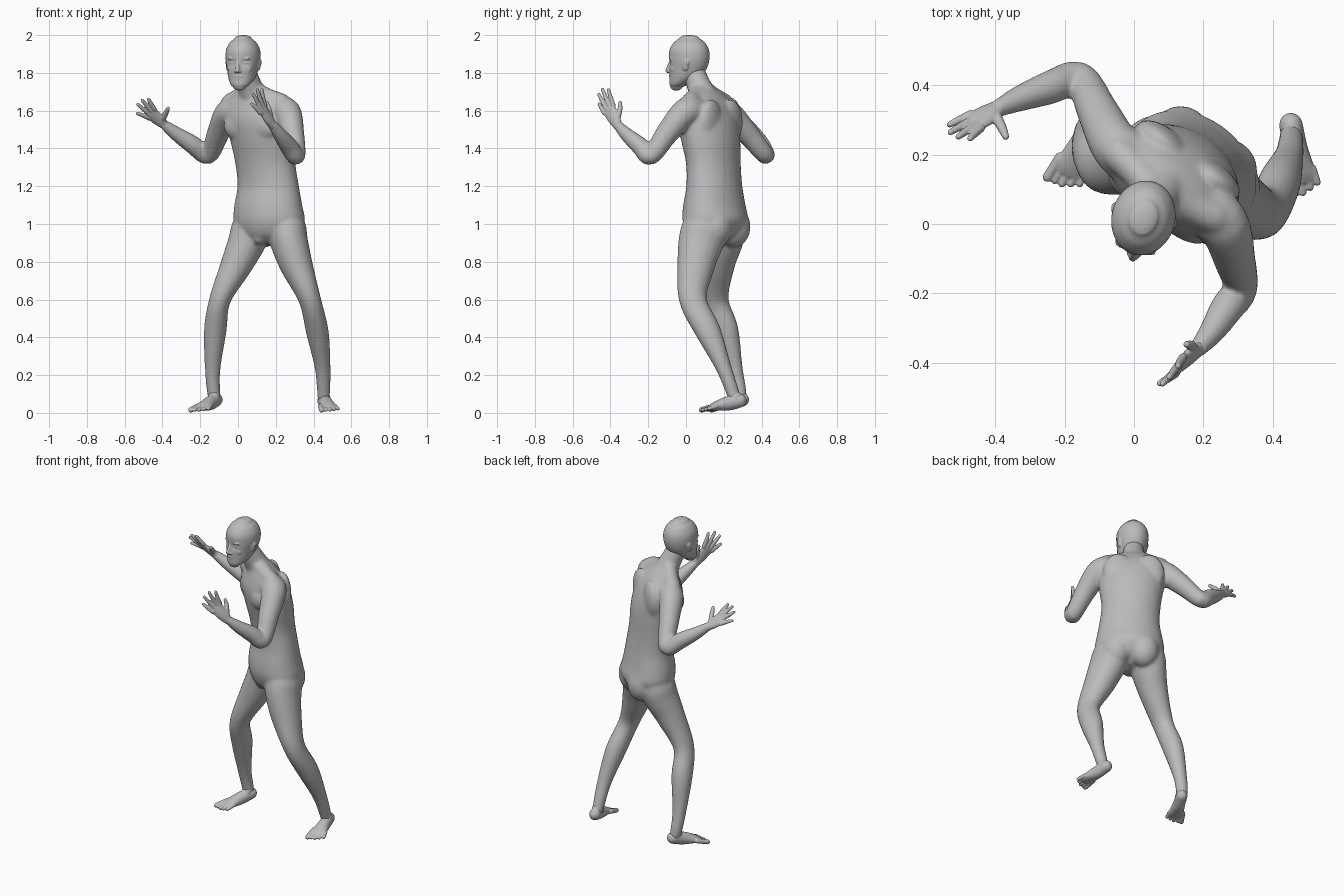
import bpy, bmesh, math
from mathutils import Vector, Matrix

cube = bpy.data.objects.get("Cube")
if cube:
    bpy.data.objects.remove(cube, do_unlink=True)

skin = bpy.data.materials.new("grey_skin")
skin.use_nodes = True
GREY = (0.5, 0.5, 0.5, 1)
skin.diffuse_color = GREY
skin.node_tree.nodes["Principled BSDF"].inputs["Base Color"].default_value = GREY

TORSO_YAW, HEAD_YAW = math.radians(-36), math.radians(-15)
Z = Vector((0, 0, 1))


def spline(pts, steps):
    """Smooth curve through points whose extra values are radii."""
    p = [Vector(q) for q in pts]
    p = [p[0] * 2 - p[1]] + p + [p[-1] * 2 - p[-2]]
    out = []
    for i in range(1, len(p) - 2):
        a, b, c, d = p[i - 1:i + 3]
        for k in range(steps):
            t = k / steps
            out.append((b * 2 + (c - a) * t + (a * 2 - b * 5 + c * 4 - d) * t * t
                        + (b * 3 - a - c * 3 + d) * t ** 3) * 0.5)
    return out + [p[-2]]


def loft(bm, pts, side=(1, 0, 0), flat=False, cap=None, sides=20, steps=5):
    """Skin elliptical rings (x, y, z, radius[, second radius]) with round ends."""
    pts = [q if len(q) == 5 else (*q, q[3]) for q in pts]
    curve = spline(pts, steps)
    pos = [Vector(q[:3]) for q in curve]
    side, rings = Vector(side), []
    last = len(pos) - 1
    for i, q in enumerate(curve):
        t = Z if flat else (pos[min(i + 1, last)] - pos[max(i - 1, 0)]).normalized()
        side = (side - t * side.dot(t)).normalized()
        rings.append((pos[i], t, side, q[3], q[4]))

    def end(ring, sign):
        c, t, s, a, b = ring
        h = cap if cap else min(a, b)
        return [(c + t * sign * h * math.sin(w), t, s, a * math.cos(w), b * math.cos(w))
                for w in (0.5, 1.0, 1.4)]
    rings = end(rings[0], -1)[::-1] + rings + end(rings[-1], 1)

    loops = []
    for c, t, s, a, b in rings:
        n = t.cross(s)
        loops.append([bm.verts.new(c + s * a * math.cos(w) + n * b * math.sin(w))
                      for w in (math.tau * k / sides for k in range(sides))])
    for lo, hi in zip(loops, loops[1:]):
        for k in range(sides):
            m = (k + 1) % sides
            bm.faces.new((lo[k], lo[m], hi[m], hi[k]))
    bm.faces.new(loops[0][::-1])
    bm.faces.new(loops[-1])


def local(center, yaw, side, forward, z):
    """Point offset sideways and forward from a turned centre."""
    return Vector((center[0], center[1], z)) + Matrix.Rotation(yaw, 3, 'Z') @ Vector((side, -forward, 0))


def ball(bm, center, size, yaw=0):
    m = Matrix.Translation(center) @ Matrix.Rotation(yaw, 4, 'Z') @ Matrix.Diagonal((*size, 1))
    bmesh.ops.create_icosphere(bm, subdivisions=3, radius=1, matrix=m)


def finish(bm, name, voxel, smooth, keep):
    """Fuse the overlapping volumes into one smooth skin."""
    bmesh.ops.recalc_face_normals(bm, faces=bm.faces)
    mesh = bpy.data.meshes.new(name)
    bm.to_mesh(mesh)
    bm.free()
    mesh.materials.append(skin)
    ob = bpy.data.objects.new(name, mesh)
    bpy.context.scene.collection.objects.link(ob)
    r = ob.modifiers.new("fuse", 'REMESH')
    r.mode, r.voxel_size, r.use_smooth_shade = 'VOXEL', voxel, True
    s = ob.modifiers.new("soften", 'SMOOTH')
    s.factor, s.iterations = 0.5, smooth
    ob.modifiers.new("simplify", 'DECIMATE').ratio = keep


# Torso, leaning and turned
body = bmesh.new()
across = Matrix.Rotation(TORSO_YAW, 3, 'Z') @ Vector((1, 0, 0))
loft(body, [(.15, .145, .91, .1, .085), (.16, .152, .95, .165, .13), (.165, .155, 1.02, .203, .156),
            (.16, .15, 1.1, .195, .147), (.16, .15, 1.2, .178, .13), (.145, .145, 1.32, .174, .127),
            (.13, .13, 1.45, .19, .137), (.11, .12, 1.55, .205, .132), (.1, .115, 1.62, .195, .108),
            (.09, .105, 1.68, .14, .078), (.075, .085, 1.72, .08, .06)],
     across, flat=True, cap=.02, sides=32)
for s in (-1, 1):
    ball(body, local((.12, .125), TORSO_YAW, s * .08, .086, 1.52), (.095, .045, .075), TORSO_YAW)
    ball(body, local((.165, .155), TORSO_YAW, s * .08, -.065, .985), (.09, .085, .11), TORSO_YAW)
    ball(body, local((.11, .12), TORSO_YAW, s * .09, -.08, 1.54), (.09, .043, .12), TORSO_YAW)
ball(body, local((.16, .15), TORSO_YAW, 0, .075, .93), (.04, .04, .04), TORSO_YAW)

# Neck and shoulder slopes
loft(body, [(.085, .1, 1.66, .075), (.06, .066, 1.74, .064), (.038, .043, 1.8, .06)])
loft(body, [(.075, .085, 1.72, .045), (.15, .05, 1.675, .047), (.23, .02, 1.64, .052)])
loft(body, [(.06, .09, 1.72, .045), (.01, .15, 1.675, .047), (-.04, .2, 1.64, .052)])

# Arms
loft(body, [(.02, .17, 1.59, .085), (-.052, .225, 1.585, .073), (-.105, .325, 1.48, .06),
            (-.158, .422, 1.363, .048), (-.24, .395, 1.42, .049), (-.33, .362, 1.48, .038),
            (-.395, .333, 1.53, .026)], (0, 0, 1))
loft(body, [(.2, .05, 1.59, .085), (.26, -.005, 1.59, .075), (.29, -.1, 1.48, .061),
            (.308, -.187, 1.36, .049), (.27, -.24, 1.41, .049), (.225, -.31, 1.47, .038),
            (.183, -.362, 1.525, .026)], (0, 0, 1))

# Legs, deeper than wide
loft(body, [(.085, .2, 1.04, .09, .1), (.068, .2, .97, .105, .115), (.045, .19, .9, .1, .11),
            (-.01, .17, .78, .084, .088), (-.095, .158, .6, .057, .068), (-.12, .212, .44, .06, .066),
            (-.134, .258, .24, .042), (-.131, .282, .13, .036), (-.125, .288, .085, .034)])
loft(body, [(.25, .115, 1.04, .09, .11), (.258, .1, .97, .105, .125), (.272, .078, .9, .1, .12),
            (.31, .053, .78, .087, .1), (.38, .036, .6, .059, .074), (.42, .118, .43, .06, .068),
            (.447, .195, .25, .043), (.453, .24, .13, .036), (.453, .255, .085, .034)])
finish(body, "body", .008, 14, .4)


# Feet with a row of toes
def foot(name, heel, ball_of_foot, toe, big):
    bm = bmesh.new()
    h, b, t = Vector(heel), Vector(ball_of_foot), Vector(toe)
    way = (t - b).normalized()
    side = way.cross(Z).normalized()
    ankle = h + way * .025 + Z * .03
    loft(bm, [(*h, .034, .036), (*h.lerp(b, .5), .036, .038), (*b, .045, .024),
              (*b.lerp(t, .4), .046, .016)], side)
    loft(bm, [(*ankle, .03), (*h.lerp(b, .35), .034), (*h.lerp(b, .8), .03, .02)], side)
    for i in range(5):
        k = (i - 2) * big
        start = b + side * k * .02
        tip = t + side * k * .023 + way * .006 * (k - abs(k))
        r = .015 if i == 4 and big > 0 or i == 0 and big < 0 else .0105
        loft(bm, [(*start, r), (*start.lerp(tip, .5), r), (*tip, r)], side, sides=12)
    finish(bm, name, .004, 4, .5)


foot("right_foot", (-.115, .3, .07), (-.178, .175, .035), (-.208, .115, .016), -1)
foot("left_foot", (.453, .287, .065), (.477, .155, .035), (.488, .09, .016), 1)


# Open hands: palm, four fingers and a thumb
def hand(name, wrist, little, index, tips, thumb):
    bm = bmesh.new()
    w, lo, hi, th = Vector(wrist), Vector(little), Vector(index), Vector(thumb)
    mid = (lo + hi) / 2
    side = hi - lo
    loft(bm, [(*w, .025, .022), (*w.lerp(mid, .5), .036, .019), (*mid, .039, .013)], side)
    for i, tip in enumerate(tips):
        root, tip = lo.lerp(hi, i / 3), Vector(tip)
        bend = root.lerp(tip, .5) + (mid - w) * .06
        loft(bm, [(*root, .0125), (*bend, .0115), (*tip, .009)], side, sides=12)
    root = w.lerp(hi, .25)
    loft(bm, [(*root, .017), (*(root.lerp(th, .55) + side * .12), .014), (*th, .01)],
         mid - w, sides=12)
    finish(bm, name, .0035, 3, .5)


hand("right_hand", (-.39, .335, 1.525), (-.472, .317, 1.56), (-.442, .277, 1.608),
     [(-.532, .287, 1.585), (-.53, .265, 1.632), (-.507, .252, 1.655), (-.473, .247, 1.66)],
     (-.37, .252, 1.612))
hand("left_hand", (.185, -.36, 1.52), (.12, -.432, 1.587), (.142, -.385, 1.628),
     [(.074, -.46, 1.635), (.082, -.461, 1.685), (.102, -.442, 1.712), (.127, -.41, 1.71)],
     (.152, -.348, 1.642))

# Head: skull and jaw rings listed as height, forward offset, half width, half depth
head = bmesh.new()
HEAD = (.026, .013)
skull = [(1.724, .066, .034, .03), (1.74, .052, .053, .05), (1.775, .022, .071, .08),
         (1.82, .004, .082, .1), (1.87, -.004, .091, .108), (1.92, -.004, .089, .106),
         (1.96, -.005, .07, .084), (1.982, -.005, .045, .056)]
loft(head, [(*local(HEAD, HEAD_YAW, 0, f, z), a, b) for z, f, a, b in skull],
     Matrix.Rotation(HEAD_YAW, 3, 'Z') @ Vector((1, 0, 0)), flat=True, cap=.018, sides=48, steps=8)

# Press in the eye sockets
face_way = Matrix.Rotation(HEAD_YAW, 3, 'Z') @ Vector((0, -1, 0))
for s in (-1, 1):
    socket = local(HEAD, HEAD_YAW, s * .035, .094, 1.853)
    for v in head.verts:
        v.co -= face_way * .011 * math.exp(-((v.co - socket).length / .02) ** 2)


def feature(side, forward, z, size):
    ball(head, local(HEAD, HEAD_YAW, side, forward, z), size, HEAD_YAW)


# Nose, lips and chin
nose = [(.096, 1.86, .009), (.106, 1.835, .011), (.113, 1.812, .013)]
loft(head, [(*local(HEAD, HEAD_YAW, 0, f, z), r) for f, z, r in nose])
feature(0, .096, 1.782, (.026, .01, .006))
feature(0, .094, 1.769, (.022, .01, .007))
feature(0, .087, 1.738, (.026, .014, .018))

# Eyes, brows, nostrils, cheeks and ears
for s in (-1, 1):
    feature(s * .034, .079, 1.853, (.017, .012, .009))
    feature(s * .034, .084, 1.876, (.028, .013, .008))
    feature(s * .012, .102, 1.808, (.009, .012, .008))
    feature(s * .042, .064, 1.82, (.024, .022, .024))
    feature(s * .086, -.006, 1.843, (.008, .018, .032))
    feature(s * .09, -.013, 1.855, (.008, .015, .02))
finish(head, "head", .004, 5, .5)
